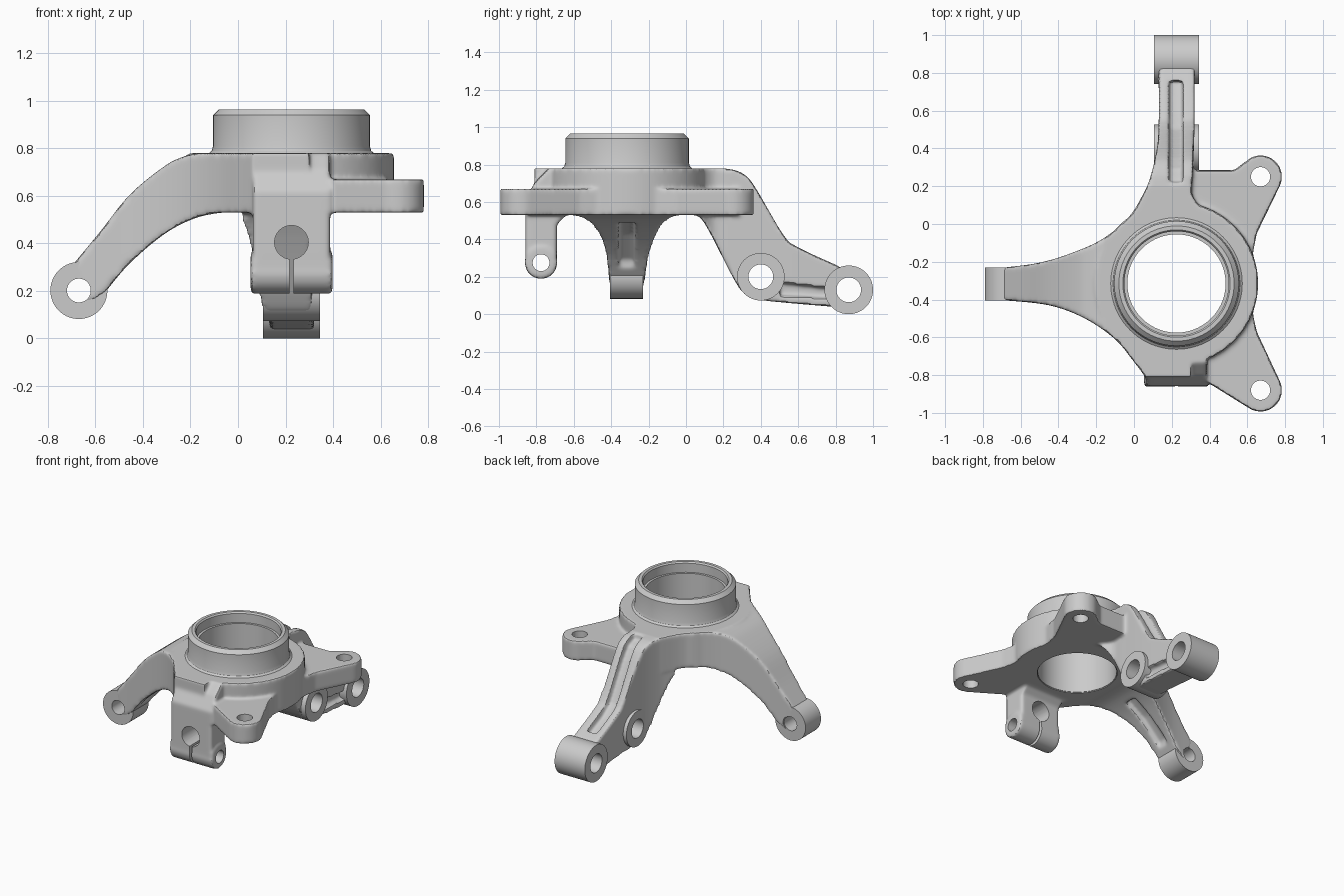
import bpy, bmesh
from math import cos, sin, radians, pi

if "Cube" in bpy.data.objects:
    bpy.data.objects.remove(bpy.data.objects["Cube"])

# ---------- helpers ----------
def new_object(name, bm):
    bmesh.ops.recalc_face_normals(bm, faces=bm.faces[:])
    me = bpy.data.meshes.new(name)
    bm.to_mesh(me)
    bm.free()
    ob = bpy.data.objects.new(name, me)
    bpy.context.collection.objects.link(ob)
    return ob

def prism(name, axis, pts, a, b):
    """Extrude a 2D outline from a to b along an axis."""
    place = {'X': lambda p, h: (h, p[0], p[1]),
             'Y': lambda p, h: (p[0], h, p[1]),
             'Z': lambda p, h: (p[0], p[1], h)}[axis]
    bm = bmesh.new()
    lo = [bm.verts.new(place(p, a)) for p in pts]
    hi = [bm.verts.new(place(p, b)) for p in pts]
    bm.faces.new(lo)
    bm.faces.new(hi)
    n = len(pts)
    for i in range(n):
        j = (i + 1) % n
        bm.faces.new((lo[i], lo[j], hi[j], hi[i]))
    return new_object(name, bm)

def arc(c, r, a0, a1, n=16):
    return [(c[0] + r * cos(radians(a0 + (a1 - a0) * i / n)),
             c[1] + r * sin(radians(a0 + (a1 - a0) * i / n))) for i in range(n + 1)]

def circle(c, r, n=64):
    return arc(c, r, 0, 360, n)[:-1]

def smooth(pts, n=5):
    """Catmull-Rom curve through the points."""
    p = [pts[0]] + pts + [pts[-1]]
    out = []
    for i in range(1, len(p) - 2):
        for k in range(n):
            t = k / n
            out.append(tuple(0.5 * (2 * p[i][d] + (p[i+1][d] - p[i-1][d]) * t
                + (2 * p[i-1][d] - 5 * p[i][d] + 4 * p[i+1][d] - p[i+2][d]) * t * t
                + (3 * p[i][d] - p[i-1][d] - 3 * p[i+1][d] + p[i+2][d]) * t ** 3)
                for d in (0, 1)))
    return out + [pts[-1]]

def apply_mod(ob, kind, **settings):
    m = ob.modifiers.new(kind.lower(), kind)
    for k, v in settings.items():
        setattr(m, k, v)
    bpy.context.view_layer.objects.active = ob
    bpy.ops.object.modifier_apply(modifier=m.name)

def boolean(ob, other, op='DIFFERENCE'):
    apply_mod(ob, 'BOOLEAN', object=other, operation=op, solver='EXACT')
    bpy.data.objects.remove(other, do_unlink=True)

HUB = (0.225, -0.315)

# ---------- hub disc and caliper ear plate ----------
disc = prism('disc', 'Z', circle(HUB, 0.432, 96), 0.53, 0.78)
ears = prism('ears', 'Z', [(0.25, 0.285), (0.53, 0.285)]
             + arc((0.67, 0.25), 0.113, 118, -22)
             + [(0.65, -0.05), (0.63, -0.15), (0.63, -0.48), (0.65, -0.57)]
             + arc((0.67, -0.88), 0.113, 22, -125)
             + [(0.4, -0.845), (0.3, -0.7)], 0.53, 0.67)

# ---------- left arm: plan outline crossed with front profile ----------
upper = smooth([(-0.70, -0.232), (-0.5, -0.205), (-0.32, -0.15), (-0.16, -0.075),
                (-0.02, 0.045), (0.07, 0.2)])
lower = smooth([(0.06, -0.81), (0, -0.73), (-0.1, -0.61), (-0.26, -0.50),
                (-0.45, -0.43), (-0.70, -0.403)])
left_arm = prism('left_arm', 'Z', upper + [(0.3, 0.2), (0.3, -0.81)] + lower, 0, 1)
profile = prism('left_profile', 'Y',
    [(0.35, 0.53), (0.35, 0.78)]
    + smooth([(-0.16, 0.78), (-0.23, 0.765), (-0.31, 0.725), (-0.456, 0.605), (-0.58, 0.45), (-0.70, 0.305)])
    + [(-0.64, 0.14)]
    + smooth([(-0.555, 0.2), (-0.456, 0.316), (-0.31, 0.44), (-0.18, 0.507), (-0.07, 0.53)]), -1, 1)
boolean(left_arm, profile, 'INTERSECT')
boolean(left_arm, prism('underside_pocket', 'Y',
    [(-0.52, 0.15), (-0.52, 0.29), (-0.38, 0.43), (-0.24, 0.52), (-0.2, 0.4)], -0.36, -0.275))

# ---------- rear arm: plan outline crossed with side profile ----------
rear_arm = prism('rear_arm', 'Z',
    smooth([(0.02, 0.1), (0.07, 0.2), (0.11, 0.34), (0.13, 0.5), (0.13, 0.86)])
    + smooth([(0.32, 0.86), (0.32, 0.5), (0.31, 0.25), (0.31, 0.15), (0.36, 0.08), (0.4, 0.0)])
    + [(0.1, 0.0)], 0, 1)
profile = prism('rear_profile', 'X',
    [(-0.05, 0.53), (-0.05, 0.78)]
    + smooth([(0.19, 0.78), (0.26, 0.77), (0.32, 0.74), (0.375, 0.67), (0.52, 0.425), (0.6, 0.357), (0.82, 0.255)])
    + [(0.93, 0.13), (0.85, 0.035)]
    + smooth([(0.78, 0.04), (0.4, 0.075), (0.32, 0.105), (0.26, 0.18), (0.1, 0.485), (0.04, 0.53)]), -1, 1)
boolean(rear_arm, profile, 'INTERSECT')
boolean(rear_arm, prism('top_groove', 'X',
    [(0.22, 0.95), (0.22, 0.74), (0.29, 0.715), (0.35, 0.635), (0.5, 0.385), (0.59, 0.315),
     (0.76, 0.24), (0.76, 0.95)], 0.187, 0.258))
boolean(rear_arm, prism('side_groove', 'X',
    [(0.5, 0.10), (0.76, 0.085), (0.76, 0.14), (0.5, 0.17)], 0.285, 0.4))

# ---------- front strut clamp ----------
clamp = prism('clamp', 'X',
    [(-0.55, 0.53), (-0.55, 0.78), (-0.735, 0.78), (-0.80, 0.715), (-0.858, 0.62)]
    + arc((-0.775, 0.275), 0.084, 180, 360) + [(-0.69, 0.48), (-0.64, 0.53)], 0.063, 0.388)
lug = prism('lug', 'X', circle((-0.775, 0.275), 0.086, 48), 0.053, 0.398)

# ---------- merge into one casting with soft edges ----------
casting = disc
casting.name = 'knuckle_casting'
bm = bmesh.new()
for part in (disc, ears, left_arm, rear_arm, clamp, lug):
    bm.from_mesh(part.data)
bm.to_mesh(casting.data)
bm.free()
for part in (ears, left_arm, rear_arm, clamp, lug):
    bpy.data.objects.remove(part, do_unlink=True)
apply_mod(casting, 'REMESH', mode='VOXEL', voxel_size=0.01)
apply_mod(casting, 'SMOOTH', factor=0.5, iterations=8)

# ---------- machined holes in the casting ----------
boolean(casting, prism('bearing_bore', 'Z', circle(HUB, 0.264, 96), 0.3, 1.1))
for y in (0.25, -0.88):
    boolean(casting, prism('ear_hole', 'Z', circle((0.67, y), 0.051, 40), 0.4, 0.8))
boolean(casting, prism('clamp_bore', 'Y', circle((0.225, 0.405), 0.071, 48), -0.95, -0.62))
boolean(casting, prism('clamp_slit', 'Y', [(0.216, 0.1), (0.234, 0.1), (0.234, 0.4), (0.216, 0.4)], -0.95, -0.62))
boolean(casting, prism('pinch_bolt_hole', 'X', circle((-0.775, 0.275), 0.045, 40), 0, 0.45))

# ---------- machined eyes on the arm ends ----------
parts = [casting]
for name, axis, c, r, hole, a, b in (
        ('left_arm_eye', 'Y', (-0.67, 0.202), 0.12, 0.05, -0.405, -0.23),
        ('rear_arm_inner_eye', 'X', (0.4, 0.2), 0.127, 0.066, 0.105, 0.345),
        ('rear_arm_outer_eye', 'X', (0.87, 0.13), 0.13, 0.066, 0.105, 0.345)):
    eye = prism(name, axis, circle(c, r), a, b)
    boolean(eye, prism('hole', axis, circle(c, hole), a - 0.1, b + 0.1))
    boolean(casting, prism('hole', axis, circle(c, hole + 0.004), a - 0.03, b + 0.03))
    parts.append(eye)

# ---------- turned bearing ring with stepped bore ----------
section = [(0.26, 0.535), (0.26, 0.89), (0.276, 0.89), (0.276, 0.955), (0.284, 0.965),
           (0.305, 0.965), (0.33, 0.94), (0.33, 0.81), (0.336, 0.79), (0.352, 0.777), (0.352, 0.535)]
bm = bmesh.new()
N = 96
rings = [[bm.verts.new((HUB[0] + r * cos(2 * pi * i / N), HUB[1] + r * sin(2 * pi * i / N), z))
          for r, z in section] for i in range(N)]
for i in range(N):
    A, B = rings[i], rings[(i + 1) % N]
    for k in range(len(section)):
        m = (k + 1) % len(section)
        bm.faces.new((A[k], B[k], B[m], A[m]))
parts.append(new_object('bearing_ring', bm))

# ---------- smooth shading with sharp machined edges ----------
bpy.ops.object.select_all(action='DESELECT')
for ob in parts:
    ob.select_set(True)
bpy.context.view_layer.objects.active = casting
bpy.ops.object.shade_smooth_by_angle(angle=radians(32))
